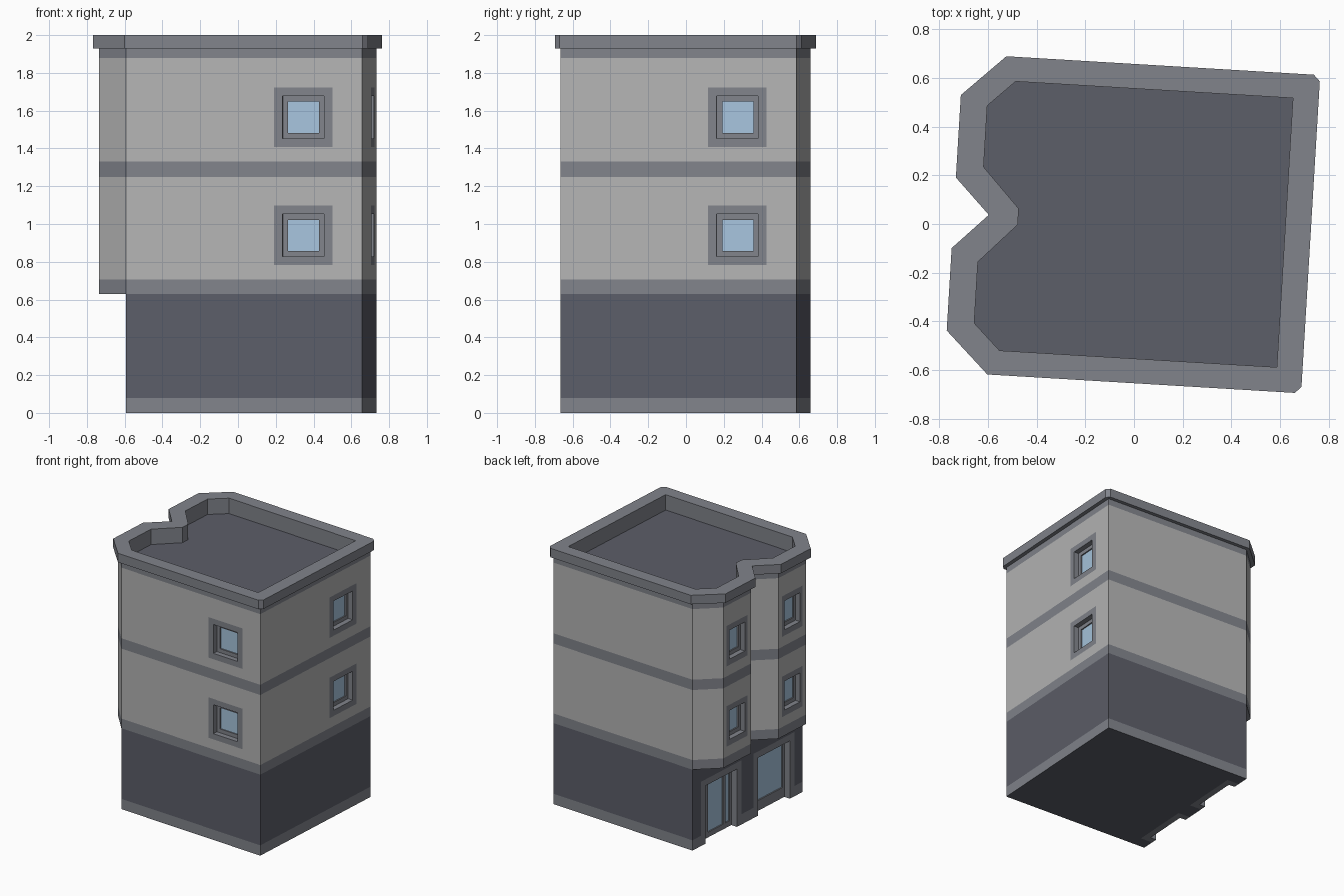
import bpy, bmesh, math
from mathutils import Matrix, Vector

if "Cube" in bpy.data.objects:
    bpy.data.objects.remove(bpy.data.objects["Cube"])

# the whole building is turned slightly on its plot
PLOT = Matrix.Translation((0.07, -0.0025, 0)) @ Matrix.Rotation(math.radians(-3.43), 4, 'Z')


def material(name, r, g, b):
    m = bpy.data.materials.new(name)
    m.diffuse_color = (r, g, b, 1)
    m.use_nodes = True
    m.node_tree.nodes["Principled BSDF"].inputs["Base Color"].default_value = m.diffuse_color
    return m


WALL = material("wall_grey", 0.46, 0.46, 0.46)
TRIM = material("trim_grey", 0.22, 0.23, 0.26)
DARK = material("dark_slate", 0.107, 0.112, 0.14)
GLASS = material("glass_blue", 0.39, 0.56, 0.73)
MATS = [WALL, TRIM, DARK, GLASS]


def finish(name, bm, mats=MATS):
    bmesh.ops.remove_doubles(bm, verts=bm.verts, dist=1e-5)
    bmesh.ops.recalc_face_normals(bm, faces=bm.faces)
    me = bpy.data.meshes.new(name)
    bm.to_mesh(me)
    bm.free()
    for m in mats:
        me.materials.append(m)
    ob = bpy.data.objects.new(name, me)
    bpy.context.collection.objects.link(ob)
    return ob


def loft(name, loops, mats, frame=PLOT):
    """Skin point loops; mats = start cap, each segment, end cap."""
    bm = bmesh.new()
    rings = [[bm.verts.new(frame @ Vector(p)) for p in loop] for loop in loops]
    n = len(rings[0])
    idx = [MATS.index(m) for m in mats]
    bm.faces.new(rings[0]).material_index = idx[0]
    for k in range(len(rings) - 1):
        a, b = rings[k], rings[k + 1]
        for i in range(n):
            j = (i + 1) % n
            bm.faces.new((a[i], a[j], b[j], b[i])).material_index = idx[k + 1]
    bm.faces.new(rings[-1]).material_index = idx[-1]
    return finish(name, bm)


def add_box(bm, frame, x0, x1, d0, d1, z0, z1):
    size = Matrix.Diagonal((x1 - x0, d1 - d0, z1 - z0, 1))
    mid = Matrix.Translation(((x0 + x1) / 2, (d0 + d1) / 2, (z0 + z1) / 2))
    bmesh.ops.create_cube(bm, size=1, matrix=frame @ mid @ size)


def boxes(name, mat, frame, specs):
    bm = bmesh.new()
    for s in specs:
        add_box(bm, frame, *s)
    return finish(name, bm, [mat])


def outline(half, z):
    """Mirror a half footprint across the building's centre line."""
    return [(x, y, z) for x, y in half] + [(x, -y, z) for x, y in reversed(half)]


# footprints (half, from right side round to the notch between the bays)
R = 0.626
SQUARE = [(R, R), (-R, R)]
BODY = [(R, R), (R, R), (-R, R), (-0.78, 0.47), (-0.78, 0.157), (-R, 0)]
COPING = [(0.656, 0.628), (0.63, 0.654), (-0.634, 0.654),
          (-0.811, 0.484), (-0.811, 0.145), (-0.667, 0)]
INNER = [(0.55, 0.553), (0.55, 0.553), (-0.59, 0.553),
         (-0.7, 0.447), (-0.7, 0.195), (-0.546, 0.033)]

# ground floor with plinth
ground = loft("ground_floor", [outline(SQUARE, z) for z in (0, 0.08, 0.63)],
              [DARK, TRIM, DARK, DARK])

# upper floors with string courses, coping and sunken roof
levels = [(BODY, z) for z in (0.63, 0.705, 1.25, 1.33, 1.88, 1.93)]
levels += [(COPING, 1.93), (COPING, 2.0), (INNER, 2.0), (INNER, 1.88)]
upper = loft("upper_floors", [outline(h, z) for h, z in levels],
             [TRIM, TRIM, WALL, TRIM, WALL, TRIM, TRIM, TRIM, TRIM, TRIM, DARK])

cut = bmesh.new()


def face_frame(x, y, turn):
    """Frame on a wall: local x along it, local y into it."""
    return PLOT @ Matrix.Translation((x, y, 0)) @ Matrix.Rotation(math.radians(turn), 4, 'Z')


def window(name, frame, zc, outer, opening, pane):
    def rect(size, d):
        w, h = size[0] / 2, size[1] / 2
        return [(-w, d, zc - h), (w, d, zc - h), (w, d, zc + h), (-w, d, zc + h)]
    loft(name, [rect(outer, 0.08), rect(outer, 0), rect(opening, 0),
                rect(opening, 0.04), rect(pane, 0.04), rect(pane, 0.05)],
         [TRIM, TRIM, TRIM, TRIM, TRIM, TRIM, GLASS], frame)
    w, h = outer[0] / 2, outer[1] / 2
    add_box(cut, frame, -w, w, -0.05, 0.08, zc - h, zc + h)


# upper windows: front wall, right wall and the two bays
WIDE = ((0.31, 0.315), (0.22, 0.225), (0.165, 0.165))
SLIM = ((0.235, 0.315), (0.175, 0.225), (0.13, 0.165))
walls = {"front": (0.313, -R, 0, WIDE), "right": (R, 0.313, 90, WIDE),
         "bay_back": (-0.78, 0.3135, -90, SLIM), "bay_front": (-0.78, -0.3135, -90, SLIM)}
for side, (x, y, turn, sizes) in walls.items():
    for floor, zc in (("first", 0.94), ("second", 1.565)):
        window(f"{side}_window_{floor}", face_frame(x, y, turn), zc, *sizes)

# street level entrance and display window on the left wall
for name, y in (("entrance", 0.3), ("shop_window", -0.3)):
    f = face_frame(-R, y, -90)
    add_box(cut, f, -0.23, 0.23, -0.05, 0.1, -0.05, 0.5)
    boxes(name + "_surround", TRIM, f, [(-0.23, -0.18, 0, 0.1, 0, 0.5),
                                        (0.18, 0.23, 0, 0.1, 0, 0.5),
                                        (-0.18, 0.18, 0, 0.1, 0.45, 0.5)])
    bars = [(-0.18, -0.16, 0.05, 0.1, 0, 0.45), (0.16, 0.18, 0.05, 0.1, 0, 0.45),
            (-0.16, 0.16, 0.05, 0.1, 0.42, 0.45)]
    if name == "entrance":
        bars += [(s * 0.1 - 0.015, s * 0.1 + 0.015, 0.05, 0.1, 0, 0.42) for s in (-1, 1)]
        bars += [(-0.16, 0.16, 0.051, 0.1, 0, 0.04)]
    else:
        bars += [(-0.16, 0.16, 0.05, 0.1, 0, 0.08)]
    boxes(name + "_frame", TRIM, f, bars)
    boxes(name + "_glass", GLASS, f, [(-0.16, 0.16, 0.06, 0.095, 0.03, 0.43)])

# recesses for every window and doorway
cutter = finish("opening_cutter", cut, [])
cutter.hide_render = True
cutter.hide_viewport = True
for ob in (ground, upper):
    mod = ob.modifiers.new("openings", 'BOOLEAN')
    mod.object = cutter
    mod.operation = 'DIFFERENCE'
    mod.solver = 'EXACT'
